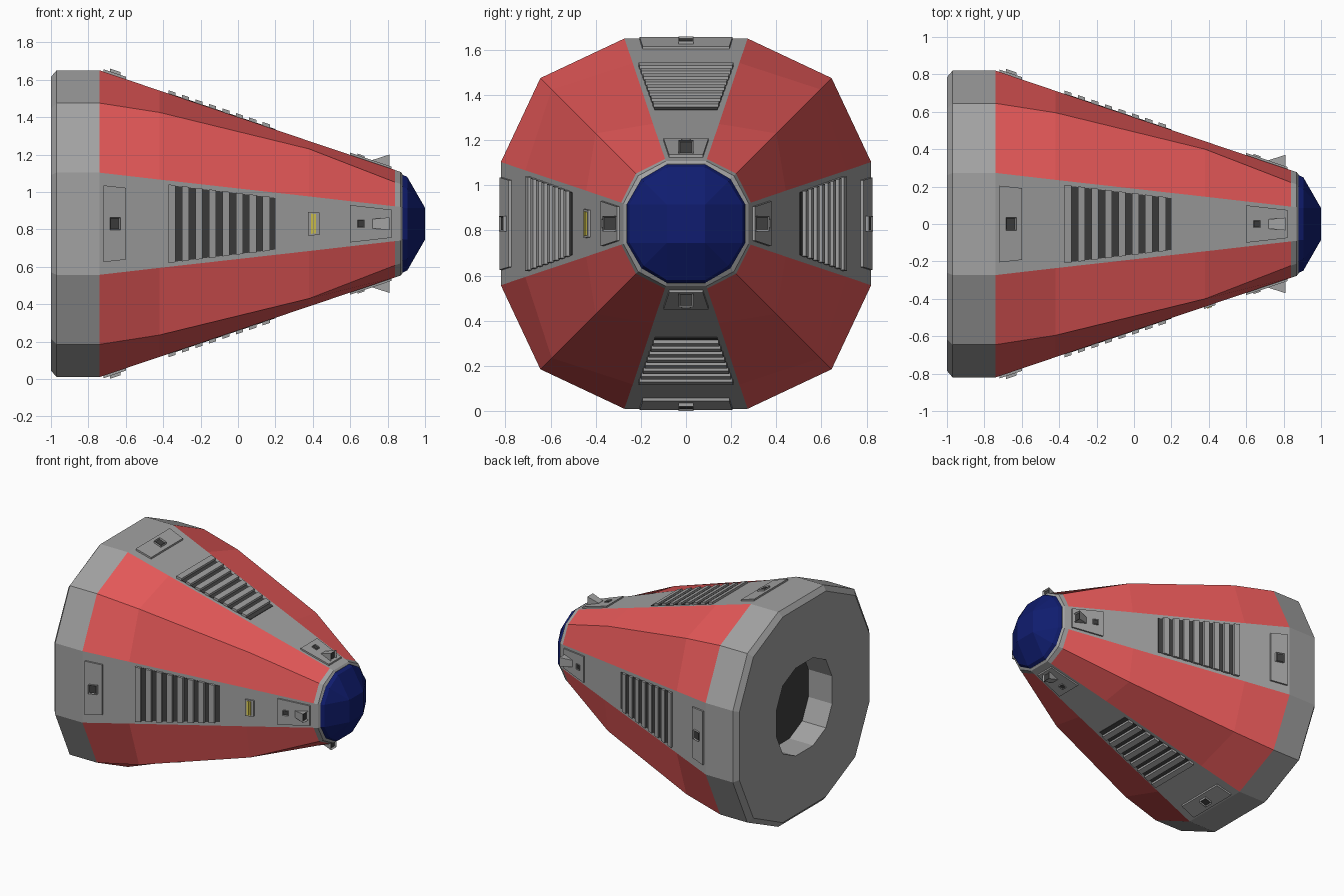
import bpy, bmesh, math

if "Cube" in bpy.data.objects:
    bpy.data.objects.remove(bpy.data.objects["Cube"])

CZ = 0.83          # height of the hull axis
SLOPE = 0.3375     # taper of the four flat panels


def material(name, rgb):
    m = bpy.data.materials.new(name)
    m.diffuse_color = (*rgb, 1)
    m.use_nodes = True
    m.node_tree.nodes["Principled BSDF"].inputs["Base Color"].default_value = m.diffuse_color
    return m


GREY = material("grey", (0.36, 0.36, 0.36))
RED = material("red", (0.8, 0.1, 0.1))
DARK = material("dark", (0.05, 0.05, 0.05))
BLUE = material("blue", (0.005, 0.012, 0.16))
YELLOW = material("yellow", (0.7, 0.6, 0.08))


def finish(name, bm, mats):
    bmesh.ops.recalc_face_normals(bm, faces=bm.faces)
    me = bpy.data.meshes.new(name)
    bm.to_mesh(me)
    bm.free()
    for m in mats:
        me.materials.append(m)
    ob = bpy.data.objects.new(name, me)
    bpy.context.collection.objects.link(ob)
    return ob


def ring(bm, x, r, w, c):
    """Twelve-sided section: four flats (distance r, half width w) and four corners (c, c)."""
    out = []
    for k in range(4):
        cs, sn = [(1, 0), (0, 1), (-1, 0), (0, -1)][k]
        for a, b in ((r, -w), (r, w), (c, c)):
            out.append(bm.verts.new((x, a * cs - b * sn, CZ + a * sn + b * cs)))
    return out


def bridge(bm, a, b, mat_of=lambda j: 0):
    for j in range(12):
        n = (j + 1) % 12
        f = bm.faces.new((a[j], a[n], b[n], b[j]))
        f.material_index = mat_of(j)


# Hull: recessed back socket, chamfered rear band, tapering body, front collar
sections = [
    (-0.80, 0.335, 0.105, 0.26), (-1.0, 0.335, 0.105, 0.26),
    (-1.0, 0.785, 0.26, 0.615), (-0.97, 0.82, 0.273, 0.645),
    (-0.74, 0.82, 0.273, 0.645), (-0.42, 0.712, 0.236, 0.595),
    (0.38, 0.442, 0.146, 0.40), (0.84, 0.287, 0.093, 0.222),
    (0.87, 0.277, 0.09, 0.212), (0.88, 0.264, 0.086, 0.198),
]
bm = bmesh.new()
rings = [ring(bm, *s) for s in sections]
for i in range(len(rings) - 1):
    body = 4 <= i <= 6
    bridge(bm, rings[i], rings[i + 1],
           lambda j: 1 if body and j % 3 else 0)
bm.faces.new(rings[0]).material_index = 2
bm.faces.new(rings[-1])
finish("hull", bm, [GREY, RED, DARK])

# Faceted nose window with a square tip
bm = bmesh.new()
a = ring(bm, 0.88, 0.262, 0.085, 0.197)
b = ring(bm, 0.905, 0.25, 0.085, 0.187)
bridge(bm, a, b)
t = 0.085
tip = [bm.verts.new((1.0, y, CZ + z)) for y, z in ((t, -t), (t, t), (-t, t), (-t, -t))]
for k in range(4):
    p, q = tip[k], tip[(k + 1) % 4]
    j = 3 * k
    bm.faces.new((b[j], b[j + 1], q, p))
    bm.faces.new((b[j + 1], b[j + 2], q))
    bm.faces.new((b[j + 2], b[(j + 3) % 12], q))
bm.faces.new(tip)
finish("nose_window", bm, [BLUE])


def panel_point(k, x, side, h):
    """Point on sloping panel k, at station x, sideways offset and height above the panel."""
    r = 0.82 - (x + 0.74) * SLOPE + h
    th = k * math.pi / 2
    return (x, r * math.cos(th) - side * math.sin(th),
            CZ + r * math.sin(th) + side * math.cos(th))


def block(bm, k, x0, x1, w0, w1, h0, h1, recess=None, inset=0.01, depth=0.01):
    """Tapered block sunk slightly into panel k; optionally recess its top or front."""
    v = [bm.verts.new(panel_point(k, x, s * w, h))
         for x, w, top in ((x0, w0, h0), (x1, w1, h1))
         for s in (-1, 1) for h in (-0.01, top)]
    faces = {n: bm.faces.new([v[i] for i in ids]) for n, ids in {
        "bottom": (0, 2, 6, 4), "top": (1, 5, 7, 3), "rear": (0, 1, 3, 2),
        "front": (4, 6, 7, 5), "left": (0, 4, 5, 1), "right": (2, 3, 7, 6)}.items()}
    bmesh.ops.recalc_face_normals(bm, faces=list(faces.values()))
    if recess:
        bmesh.ops.inset_region(bm, faces=[faces[recess]], thickness=inset, depth=-depth)
        faces[recess].material_index = 1


def parts(name, blocks, panels=range(4), mats=(GREY, DARK)):
    bm = bmesh.new()
    for k in panels:
        for args in blocks:
            block(bm, k, *args)
    finish(name, bm, mats)


# Rear hatch plates with buttons
parts("rear_plates", [(-0.72, -0.60, 0.205, 0.192, 0.013, 0.013)])
parts("rear_buttons", [(-0.685, -0.628, 0.034, 0.034, 0.028, 0.028, "top", 0.008, 0.008)])

# Vents: dark bed with eight raised slats
parts("vent_beds", [(-0.365, 0.20, 0.206, 0.138, 0.003, 0.003)], mats=(DARK,))
slats = []
for i in range(8):
    x = -0.372 + 0.072 * i
    w = 0.21 - 0.122 * (x + 0.372)
    slats.append((x, x + 0.038, w, w - 0.0046, 0.018, 0.018))
parts("vent_slats", slats)

# Front plates with a button and a wedge-shaped thruster
parts("front_plates", [(0.60, 0.82, 0.10, 0.075, 0.012, 0.012)])
parts("front_buttons", [(0.64, 0.676, 0.02, 0.02, 0.02, 0.02, "top", 0.005, 0.005)])
parts("front_thrusters", [(0.72, 0.81, 0.025, 0.034, 0.014, 0.073, "front", 0.01, 0.012)])

# Marker lamp on the front panel only
parts("lamp_frame", [(0.375, 0.435, 0.064, 0.060, 0.01, 0.01)], panels=[2])
parts("lamp_lens", [(0.391, 0.403, 0.054, 0.053, 0.015, 0.015),
                    (0.406, 0.418, 0.053, 0.052, 0.015, 0.015)], panels=[2], mats=(YELLOW,))
